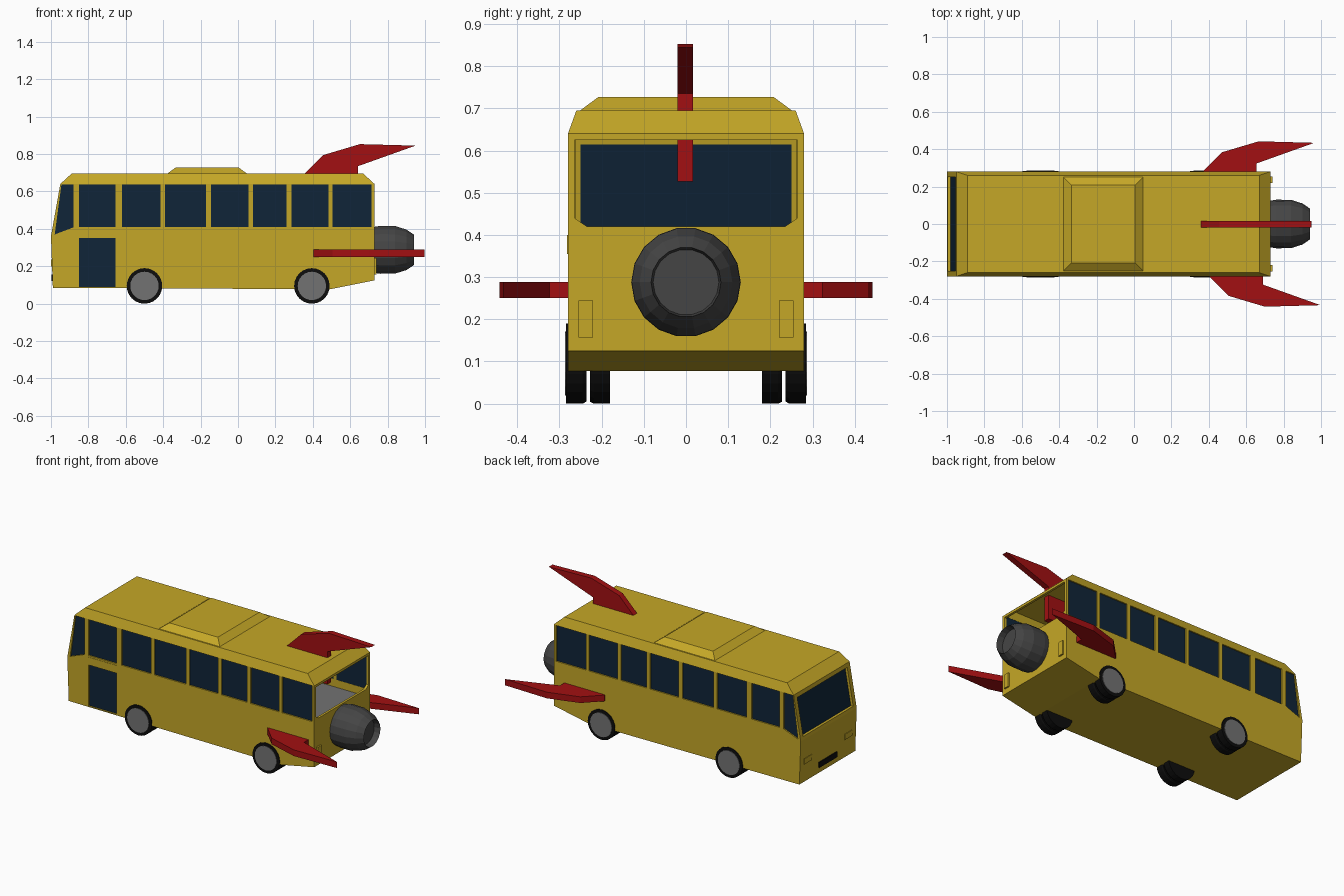
import bpy, bmesh, math
from mathutils import Matrix, Vector

cube = bpy.data.objects.get("Cube")
if cube:
    bpy.data.objects.remove(cube, do_unlink=True)


def material(name, r, g, b):
    m = bpy.data.materials.new(name)
    m.use_nodes = True
    m.diffuse_color = (r, g, b, 1)
    m.node_tree.nodes["Principled BSDF"].inputs["Base Color"].default_value = (r, g, b, 1)
    return m


YELLOW = material("bus yellow", 0.56, 0.39, 0.02)
GLASS = material("dark blue glass", 0.005, 0.018, 0.04)
RED = material("fin red", 0.36, 0.005, 0.006)
BLACK = material("tyre black", 0.004, 0.004, 0.004)
GREY = material("hub grey", 0.17, 0.17, 0.17)
ENGINE = material("engine grey", 0.06, 0.06, 0.06)


def finish(bm, name, mat):
    bmesh.ops.recalc_face_normals(bm, faces=bm.faces)
    mesh = bpy.data.meshes.new(name)
    bm.to_mesh(mesh)
    bm.free()
    mesh.materials.append(mat)
    ob = bpy.data.objects.new(name, mesh)
    bpy.context.collection.objects.link(ob)
    return ob


def hull(name, points, mat):
    """Convex solid around the points."""
    bm = bmesh.new()
    for p in points:
        bm.verts.new(p)
    bmesh.ops.convex_hull(bm, input=bm.verts)
    bmesh.ops.dissolve_limit(bm, angle_limit=0.01, verts=bm.verts, edges=bm.edges)
    return finish(bm, name, mat)


def prism(name, poly, axis, a, b, mat):
    """Flat polygon stretched from a to b along an axis."""
    def place(p, d):
        return {"x": (d, p[0], p[1]), "y": (p[0], d, p[1]), "z": (p[0], p[1], d)}[axis]
    bm = bmesh.new()
    low = [bm.verts.new(place(p, a)) for p in poly]
    high = [bm.verts.new(place(p, b)) for p in poly]
    bm.faces.new(low)
    bm.faces.new(high)
    for i in range(len(poly)):
        j = (i + 1) % len(poly)
        bm.faces.new((low[i], low[j], high[j], high[i]))
    return finish(bm, name, mat)


def rect(a0, a1, b0, b1):
    return [(a0, b0), (a1, b0), (a1, b1), (a0, b1)]


def lathe(name, profile, axis, centre, sides, mat):
    """Profile of (distance along axis, radius) spun round x or y, capped at both ends."""
    bm = bmesh.new()
    rings = []
    for d, r in profile:
        ring = []
        for i in range(sides):
            t = 2 * math.pi * i / sides
            u, w = r * math.cos(t), r * math.sin(t)
            off = (d, u, w) if axis == "x" else (u, d, w)
            ring.append(bm.verts.new(Vector(centre) + Vector(off)))
        rings.append(ring)
    for r0, r1 in zip(rings, rings[1:]):
        for i in range(sides):
            j = (i + 1) % sides
            bm.faces.new((r0[i], r0[j], r1[j], r1[i]))
    bm.faces.new(rings[0])
    bm.faces.new(rings[-1])
    return finish(bm, name, mat)


def nose(z):
    """x of the sloping front face at height z."""
    return -1 + (z - 0.36) * 0.05 / 0.28


# Bus body: convex shell, hollowed, with window holes
lower = [(-1, 0.36), (-0.99, 0.085), (0.49, 0.077), (0.73, 0.125), (0.73, 0.64), (-0.95, 0.64)]
roof = [(0.67, 0.695), (-0.89, 0.695)]
body = hull("bus_body", [(x, s * 0.28, z) for x, z in lower for s in (-1, 1)]
            + [(x, s * 0.26, z) for x, z in roof for s in (-1, 1)], YELLOW)

inner = [(nose(0.36) + 0.025, 0.36), (0.715, 0.36), (0.715, 0.64), (nose(0.64) + 0.025, 0.64)]
cutters = [hull("cabin_cutter", [(x, s * 0.265, z) for x, z in inner for s in (-1, 1)]
                + [(x, s * 0.25, 0.68) for x in (0.66, -0.88) for s in (-1, 1)], YELLOW)]

# Side windows and door
spans = [(-0.85, -0.655), (-0.62, -0.415), (-0.39, -0.17), (-0.145, 0.055),
         (0.08, 0.26), (0.285, 0.485), (0.505, 0.715)]
panes = [("side_window", rect(a, b, 0.41, 0.637)) for a, b in spans]
panes.append(("front_quarter_window", [(-0.98, 0.37), (-0.88, 0.408), (-0.88, 0.637), (-0.944, 0.637)]))
for s in (-1, 1):
    extra = [("door", rect(-0.85, -0.655, 0.09, 0.35))] if s < 0 else []
    for name, poly in panes + extra:
        cutters.append(prism("window_cutter", poly, "y", s * 0.262, s * 0.3, YELLOW))
        prism(name, poly, "y", s * 0.266, s * 0.272, GLASS)

# Windscreen
cutters.append(prism("windscreen_cutter", rect(-0.25, 0.25, 0.38, 0.615), "x", -1.1, -0.9, YELLOW))
hull("windscreen", [(nose(z) + d, y, z) for z in (0.38, 0.615) for y in (-0.25, 0.25)
                    for d in (0.016, 0.022)], GLASS)

# Open rear window
rear = [(-0.235, 0.42), (0.235, 0.42), (0.264, 0.44), (0.264, 0.625), (-0.264, 0.625), (-0.264, 0.44)]
cutters.append(prism("rear_cutter", rear, "x", 0.68, 0.8, YELLOW))

for c in cutters:
    c.hide_render = True
    mod = body.modifiers.new(c.name, "BOOLEAN")
    mod.operation = "DIFFERENCE"
    mod.solver = "EXACT"
    mod.object = c
bpy.context.view_layer.update()
shell = bpy.data.meshes.new_from_object(body.evaluated_get(bpy.context.evaluated_depsgraph_get()))
body.modifiers.clear()
body.data = shell
for c in cutters:
    bpy.data.objects.remove(c, do_unlink=True)

# Cabin floor and roof hatch
prism("cabin_floor", rect(-0.96, 0.71, -0.262, 0.262), "z", 0.358, 0.364, GREY)
hull("roof_hatch", [(x, s * 0.258, 0.69) for x in (-0.385, 0.055) for s in (-1, 1)]
     + [(x, s * 0.208, 0.727) for x in (-0.335, 0.005) for s in (-1, 1)], YELLOW)

# Small body panels
prism("door_header", rect(-0.85, -0.655, 0.355, 0.4), "y", -0.282, -0.279, YELLOW)
prism("number_plate", rect(-0.09, 0.09, 0.12, 0.155), "x", -0.998, -0.985, BLACK)
for s in (-1, 1):
    prism("tail_light", rect(s * 0.22, s * 0.255, 0.157, 0.245), "x", 0.725, 0.74, YELLOW)
    prism("headlight", rect(s * 0.165, s * 0.24, 0.2, 0.235), "x", -0.999, -0.985, YELLOW)

# Wheels: a pair of tyres each side, with a hub on the outer one
for x in (-0.5, 0.395):
    for s in (-1, 1):
        hub = (x, 0, 0.095)
        lathe("outer_tyre", [(s * 0.236, 0.09), (s * 0.245, 0.095), (s * 0.284, 0.095)],
              "y", hub, 24, BLACK)
        lathe("inner_tyre", [(s * 0.18, 0.095), (s * 0.218, 0.095), (s * 0.228, 0.09)],
              "y", hub, 24, BLACK)
        lathe("wheel_hub", [(s * 0.28, 0.076), (s * 0.287, 0.076)], "y", hub, 24, GREY)


# Swept fins: one outline used three times
def fin(x, base, sign, root):
    outline = [(0, 0), (0.1, 0.1), (0.295, 0.158), (0.592, 0.15), (0.284, 0.04), (0.284, -root), (0, -root)]
    return [(x + u, sign * (base + h)) for u, h in outline]


prism("top_fin", fin(0.357, 0.695, 1, 0.168), "y", -0.02, 0.017, RED)
prism("left_fin", fin(0.372, 0.284, 1, 0.01), "z", 0.25, 0.289, RED)
prism("right_fin", fin(0.405, 0.284, -1, 0.01), "z", 0.25, 0.289, RED)

# Rocket engine with a recessed nozzle
lathe("rocket_engine", [(0.7, 0.12), (0.76, 0.13), (0.84, 0.129), (0.9, 0.11), (0.94, 0.083), (0.9, 0.078)],
      "x", (0, 0, 0.288), 18, ENGINE)
